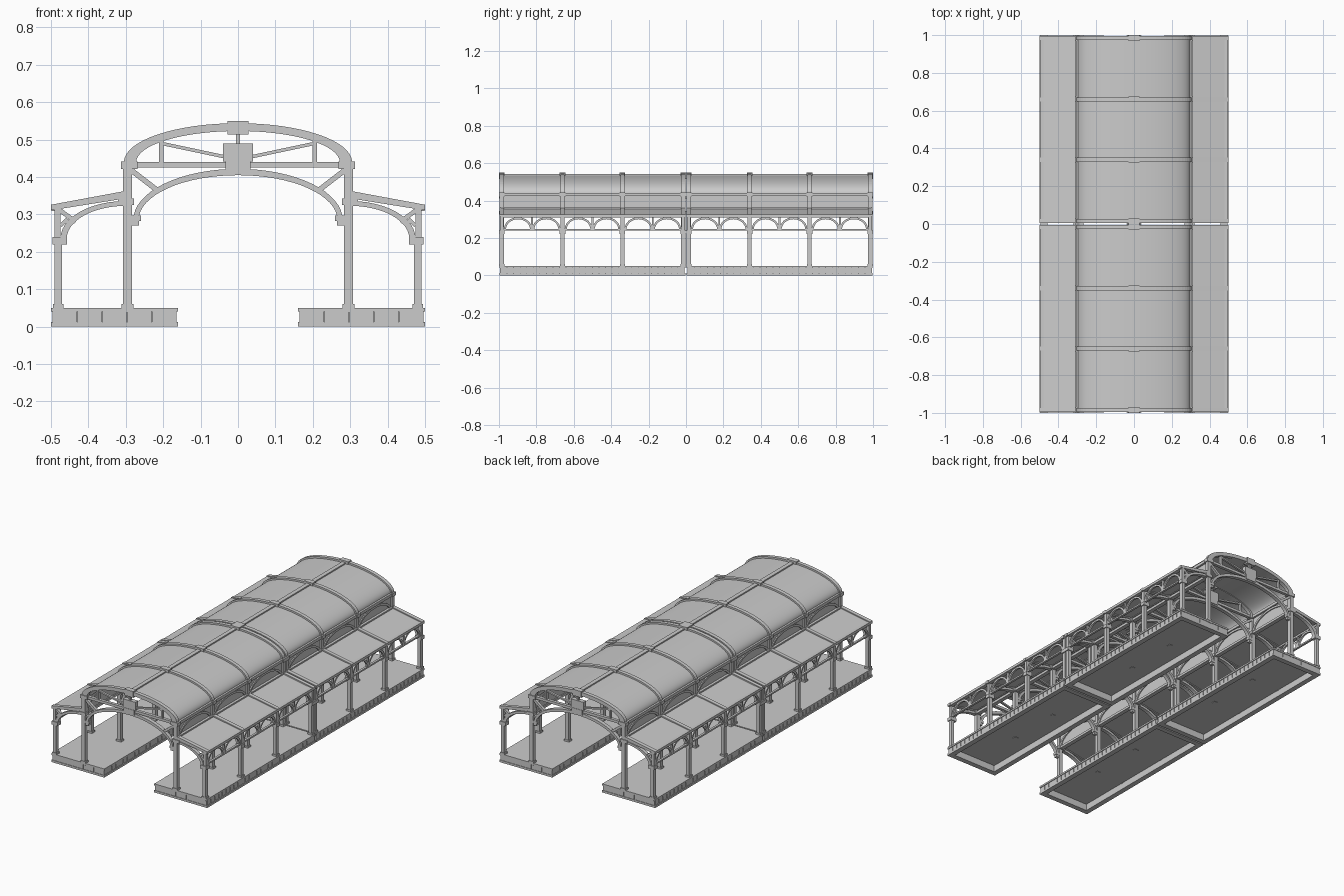
import bpy, bmesh, math

if "Cube" in bpy.data.objects:
    bpy.data.objects.remove(bpy.data.objects["Cube"])

FRAMES = [0.015, 0.34, 0.66, 0.985]      # frame positions along +y (mirrored to -y)
BAYS = list(zip(FRAMES[:-1], FRAMES[1:]))


class Part:
    """Collects solids in one quarter of the model, then mirrors them."""
    def __init__(self, name, mirror_x=True, smooth=False):
        self.name, self.mx, self.smooth = name, mirror_x, smooth
        self.bm = bmesh.new()

    def prism(self, pts, lo, hi, plane="xz"):
        def at(p, d):
            return (p[0], d, p[1]) if plane == "xz" else (d, p[0], p[1])
        a = [self.bm.verts.new(at(p, lo)) for p in pts]
        b = [self.bm.verts.new(at(p, hi)) for p in pts]
        self.bm.faces.new(a)
        self.bm.faces.new(b[::-1])
        for i in range(len(pts)):
            j = (i + 1) % len(pts)
            self.bm.faces.new((a[i], b[i], b[j], a[j]))

    def box(self, x0, x1, y0, y1, z0, z1):
        self.prism([(x0, z0), (x1, z0), (x1, z1), (x0, z1)], y0, y1)

    def bar(self, p, q, t, lo, hi, plane="xz"):
        dx, dz = q[0] - p[0], q[1] - p[1]
        k = t / 2 / math.hypot(dx, dz)
        n = (-dz * k, dx * k)
        self.prism([(p[0] + n[0], p[1] + n[1]), (q[0] + n[0], q[1] + n[1]),
                    (q[0] - n[0], q[1] - n[1]), (p[0] - n[0], p[1] - n[1])], lo, hi, plane)

    def arch(self, c, outer, inner, lo, hi, plane="xz", sweep=90, n=12):
        """Elliptical band; outer and inner are (half width, height)."""
        def curve(r):
            return [(c[0] + r[0] * math.cos(math.radians(sweep * i / n)),
                     c[1] + r[1] * math.sin(math.radians(sweep * i / n))) for i in range(n + 1)]
        self.prism(curve(outer) + curve(inner)[::-1], lo, hi, plane)

    def finish(self):
        bmesh.ops.recalc_face_normals(self.bm, faces=self.bm.faces[:])
        me = bpy.data.meshes.new(self.name)
        self.bm.to_mesh(me)
        self.bm.free()
        ob = bpy.data.objects.new(self.name, me)
        bpy.context.collection.objects.link(ob)
        if self.smooth:
            bpy.context.view_layer.objects.active = ob
            ob.select_set(True)
            bpy.ops.object.shade_smooth_by_angle(angle=math.radians(35))
            ob.select_set(False)
        m = ob.modifiers.new("mirror", "MIRROR")
        m.use_axis = (self.mx, True, False)
        m.use_mirror_merge = False


# platform: top plate over a hollow ring of blocks and a bottom ring
plate = Part("platform_top")
plate.box(0.16, 0.5, 0.004, 0.997, 0.04, 0.05)
plate.finish()

ring = Part("platform_base")
for inset, w, z0, z1 in [(0, 0.03, 0, 0.012), (0.01, 0.018, 0.012, 0.04)]:
    x0, x1, y0, y1 = 0.16 + inset, 0.5 - inset, 0.004 + inset, 0.997 - inset
    ring.box(x0, x0 + w, y0, y1, z0, z1)
    ring.box(x1 - w, x1, y0, y1, z0, z1)
    ring.box(x0 + w, x1 - w, y0, y0 + w, z0, z1)
    ring.box(x0 + w, x1 - w, y1 - w, y1, z0, z1)
ring.finish()

blocks = Part("platform_blocks")
step = 0.983 / 28
for i in range(28):
    y = 0.009 + i * step
    for x in (0.164, 0.486):
        blocks.box(x, x + 0.01, y + 0.002, y + step - 0.002, 0.012, 0.04)
for i in range(5):
    x = 0.164 + i * 0.0664
    for y in (0.007, 0.984):
        blocks.box(x + 0.001, x + 0.0654, y, y + 0.01, 0.012, 0.04)
blocks.finish()

# columns with bases and capitals
columns = Part("columns")
for y in FRAMES:
    for x, top, r in [(0.48, 0.225, 0.01), (0.295, 0.43, 0.012)]:
        columns.box(x - r, x + r, y - 0.011, y + 0.011, 0.038, top)
        columns.box(x - r - 0.004, x + r + 0.004, y - 0.014, y + 0.014, 0.05, 0.06)
    columns.box(0.474, 0.491, y - 0.01, y + 0.01, 0.24, 0.32)
    for x0, x1, z0, z1 in [(0.457, 0.496, 0.22, 0.24), (0.278, 0.321, 0.325, 0.343),
                           (0.268, 0.313, 0.422, 0.442)]:
        columns.box(x0, x1, y - 0.015, y + 0.015, z0, z1)
columns.finish()

# side aisle frames: rafter, quarter arch, brace
aisle = Part("aisle_frames")
for y in FRAMES:
    a, b = y - 0.011, y + 0.011
    aisle.prism([(0.3, 0.343), (0.5, 0.311), (0.5, 0.326), (0.3, 0.363)], a, b)
    aisle.arch((0.3, 0.235), (0.175, 0.101), (0.158, 0.088), a, b)
    aisle.bar((0.485, 0.318), (0.434, 0.28), 0.012, a + 0.003, b - 0.003)
    aisle.bar((0.475, 0.27), (0.455, 0.288), 0.01, a + 0.003, b - 0.003)
aisle.finish()

# main hall trusses
truss = Part("hall_truss")
for y in FRAMES:
    a, b = y - 0.011, y + 0.011
    truss.arch((0, 0.44), (0.305, 0.104), (0.272, 0.083), a, b, n=16)
    truss.arch((0, 0.285), (0.28, 0.137), (0.266, 0.12), a, b, n=16)
    truss.box(0.03, 0.275, a + 0.002, b - 0.002, 0.425, 0.44)
    truss.bar((0.205, 0.49), (0.035, 0.454), 0.009, a + 0.005, b - 0.005)
    truss.box(0.199, 0.211, a + 0.004, b - 0.004, 0.438, 0.5)
    truss.bar((0.285, 0.418), (0.215, 0.364), 0.014, a + 0.003, b - 0.003)
    truss.box(0.259, 0.285, a, b, 0.283, 0.297)
    truss.box(0.264, 0.285, a + 0.002, b - 0.002, 0.27, 0.283)
truss.finish()

keys = Part("truss_center_blocks", mirror_x=False)
for y in FRAMES:
    for r, d, z0, z1 in [(0.028, 0.015, 0.514, 0.55), (0.006, 0.007, 0.49, 0.514),
                         (0.04, 0.013, 0.442, 0.49), (0.034, 0.015, 0.412, 0.442)]:
        keys.box(-r, r, y - d, y + d, z0, z1)
keys.finish()

# roofs
vault = Part("vault_roof", smooth=True)
vault.arch((0, 0.437), (0.297, 0.097), (0.289, 0.089), 0.005, 0.99, n=24)
vault.finish()

lean_to = Part("aisle_roof")
lean_to.prism([(0.3, 0.35), (0.496, 0.316), (0.496, 0.321), (0.3, 0.356)], 0.005, 0.99)
lean_to.finish()

ridge = Part("ridge_beam", mirror_x=False)
ridge.box(-0.012, 0.012, 0.005, 0.99, 0.522, 0.541)
ridge.finish()

# long rails
rails = Part("long_rails")
for x0, x1, z0, z1 in [(0.282, 0.308, 0.424, 0.441), (0.286, 0.31, 0.327, 0.341),
                       (0.476, 0.498, 0.309, 0.324), (0.476, 0.489, 0.24, 0.249),
                       (0.295, 0.312, 0.345, 0.362)]:
    rails.box(x0, x1, 0.006, 0.99, z0, z1)
rails.finish()

# eave arcade: two small arches in each bay
arcade = Part("eave_arcade")
for y0, y1 in BAYS:
    r = (y1 - y0 - 0.022) / 4
    for k in (1, 3):
        arcade.arch((y0 + 0.011 + k * r, 0.244), (r, 0.067), (r - 0.011, 0.056),
                    0.477, 0.488, "yz", 180, 16)
    ym = (y0 + y1) / 2
    arcade.box(0.477, 0.488, ym - 0.005, ym + 0.005, 0.245, 0.312)
arcade.finish()

# clerestory wall with a wide arch in each bay
wall = Part("clerestory_panels")
arches = Part("clerestory_arches")
for y0, y1 in BAYS:
    wall.box(0.292, 0.297, y0 + 0.01, y1 - 0.01, 0.34, 0.426)
    r = (y1 - y0) / 2 - 0.011
    arches.arch(((y0 + y1) / 2, 0.343), (r, 0.079), (r - 0.014, 0.067),
                0.286, 0.303, "yz", 180, 20)
wall.finish()
arches.finish()
